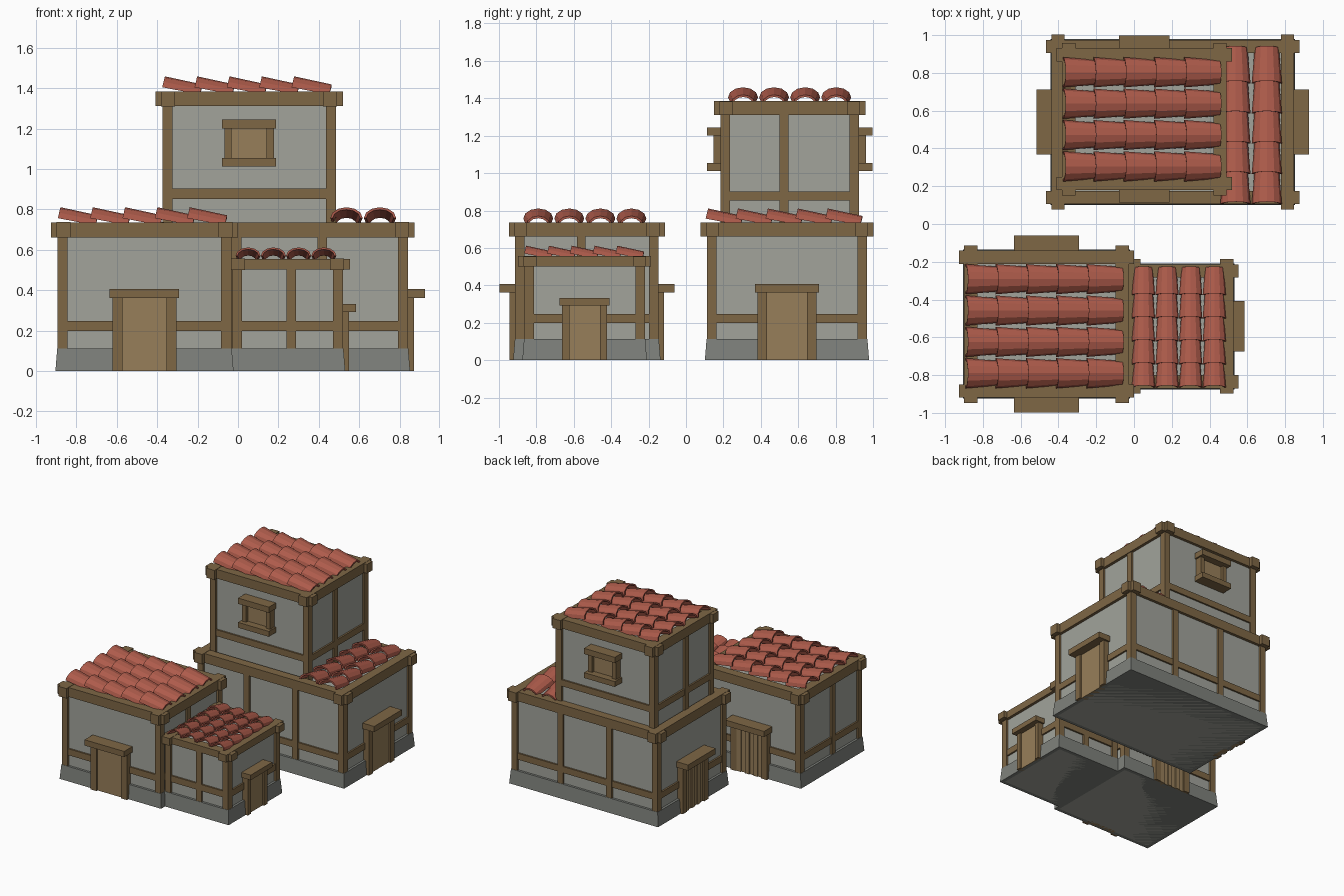
import bpy, bmesh
from math import sin, cos, pi

if "Cube" in bpy.data.objects:
    bpy.data.objects.remove(bpy.data.objects["Cube"])


def material(name, rgb):
    m = bpy.data.materials.new(name)
    m.diffuse_color = (*rgb, 1)
    m.use_nodes = True
    m.node_tree.nodes["Principled BSDF"].inputs["Base Color"].default_value = m.diffuse_color
    return m


WOOD = material("timber", (0.21, 0.135, 0.06))
DOOR = material("door_wood", (0.31, 0.21, 0.10))
WALL = material("plaster", (0.36, 0.37, 0.33))
STONE = material("stone", (0.21, 0.22, 0.20))
TILE = material("clay_tile", (0.42, 0.105, 0.07))


def finish(name, bm, mat):
    bmesh.ops.recalc_face_normals(bm, faces=bm.faces)
    me = bpy.data.meshes.new(name)
    bm.to_mesh(me)
    bm.free()
    me.materials.append(mat)
    ob = bpy.data.objects.new(name, me)
    bpy.context.collection.objects.link(ob)
    return ob


def box(name, x, y, z, mat, flare=0.0):
    """Box from (min, max) pairs; flare widens the bottom."""
    bm = bmesh.new()
    bmesh.ops.create_cube(bm, size=1)
    for v in bm.verts:
        f = flare if v.co.z < 0 else 0
        sx, sy = (1 if v.co.x > 0 else -1), (1 if v.co.y > 0 else -1)
        v.co = (x[v.co.x > 0] + sx * f, y[v.co.y > 0] + sy * f, z[v.co.z > 0])
    return finish(name, bm, mat)


class Block:
    """One timber framed storey: centre, half sizes to the post faces, z range."""

    def __init__(self, name, cx, cy, hx, hy, z0, z1, beam, stone=True, rail=0.20):
        self.n, self.cx, self.cy, self.hx, self.hy = name, cx, cy, hx, hy
        self.z0, self.z1, self.beam = z0, z1, beam
        self.foot = z0 + 0.11 if stone else z0
        i = 0.016
        box(name + "_wall", (cx - hx + i, cx + hx - i), (cy - hy + i, cy + hy - i),
            (z0, z1 - 0.03), WALL)
        if stone:
            box(name + "_stone_base", (cx - hx - .002, cx + hx + .002),
                (cy - hy - .002, cy + hy + .002), (z0, z0 + 0.112), STONE, 0.009)
        # corner posts and crossing top beams
        p, w, over = 0.05, 0.07, 0.034
        for sx in (-1, 1):
            for sy in (-1, 1):
                xs = sorted((cx + sx * hx, cx + sx * (hx - p)))
                ys = sorted((cy + sy * hy, cy + sy * (hy - p)))
                box(name + "_corner_post", xs, ys, (self.foot, z1 - 0.01), WOOD)
            xs = sorted((cx + sx * (hx + .006), cx + sx * (hx + .006 - w)))
            ys = sorted((cy + sx * (hy + .006), cy + sx * (hy + .006 - w)))
            box(name + "_cross_beam", xs, (cy - hy - over, cy + hy + over),
                (z1 - beam, z1), WOOD)
            box(name + "_long_beam", (cx - hx - over, cx + hx + over), ys,
                (z1 - beam + .002, z1 - .002), WOOD)
        # horizontal rails on all four sides
        for side in ("+x", "-x", "+y", "-y"):
            h = hy if "x" in side else hx
            self.part("_rail", side, (-h + .03, h - .03), (-.03, -.003),
                      (z0 + rail - .002, z0 + rail + .048), WOOD)

    def part(self, name, side, u, d, z, mat):
        """Box on a side wall: u along the wall, d outward from the post face."""
        s = 1 if side[0] == "+" else -1
        if side[1] == "x":
            x = sorted(self.cx + s * (self.hx + k) for k in d)
            y = [self.cy + k for k in u]
        else:
            y = sorted(self.cy + s * (self.hy + k) for k in d)
            x = [self.cx + k for k in u]
        box(self.n + name, x, y, z, mat)

    def post(self, side, u):
        self.part("_middle_post", side, (u - .024, u + .024), (-.03, 0),
                  (self.foot, self.z1 - self.beam + .01), WOOD)

    def door(self, side, k=1.0, planks=False):
        top = self.z0 + (0.362 if k == 1 else 0.292)
        w, j = 0.158 * k, 0.05 * k
        for a in (-w, w - j):
            self.part("_door_jamb", side, (a, a + j), (-.03, .03), (self.z0, top), WOOD)
        self.part("_door_lintel", side, (-w - .014, w + .014), (-.03, .085 if k == 1 else .064),
                  (top, top + .045 * (k + 1) / 2), WOOD)
        n = 6 if planks else 1
        pw = 2 * (w - j) / n
        for i in range(n):
            a = -w + j + i * pw
            self.part("_door_panel", side, (a, a + pw), (-.03, .016 + .008 * (i % 2)),
                      (self.z0, top), DOOR)

    def window(self, side):
        for z in ((1.20, 1.245), (1.012, 1.054)):
            self.part("_window_ledge", side, (-.134, .134), (-.03, .072), z, WOOD)
        for a in (-.122, .087):
            self.part("_window_jamb", side, (a, a + .035), (-.03, .038), (1.05, 1.205), WOOD)
        self.part("_window_shutter", side, (-.09, .09), (-.03, .015), (1.05, 1.205), DOOR)


def tile_roof(name, u0, v0, z, rows, along="x", k=1.0, pitch=0.16, row=0.166, count=5):
    """Overlapping tapered half-barrel tiles; u runs along a row, v across rows."""
    bm = bmesh.new()
    seg, t = 6, 0.012 * k
    # (offset along row, half width, arch height, base lift, lean)
    ends = ((0, .080, .054, .020, .013), (.187, .064, .050, -.016, .011))
    for r in range(rows):
        for c in range(count):
            rings = []
            for du, w, h, lift, lean in ends:
                for inset in (0, t):
                    ring = []
                    for i in range(seg + 1):
                        a = pi * i / seg
                        s = sin(a)
                        u = u0 + c * pitch + (du + lean * s) * k
                        v = v0 + r * row - cos(a) * (w * k - inset)
                        zz = z + lift * k + s * (h * k - inset)
                        ring.append(bm.verts.new((u, v, zz) if along == "x" else (v, u, zz)))
                    rings.append(ring)
            o1, i1, o2, i2 = rings
            for a, b in ((o1, o2), (o2, i2), (i2, i1), (i1, o1)):
                for i in range(seg):
                    bm.faces.new((a[i], a[i + 1], b[i + 1], b[i]))
            for e in (0, seg):
                bm.faces.new((o1[e], o2[e], i2[e], i1[e]))
    finish(name, bm, TILE)


# rear house: wide ground floor with a tower storey on top
rear = Block("rear_house", 0.205, 0.54, 0.636, 0.428, 0, 0.737, 0.077)
for s in ("+y", "-y"):
    rear.post(s, -0.212)
    rear.post(s, 0.212)
rear.door("+x")
rear.door("-x", planks=True)

tower = Block("tower", 0.055, 0.555, 0.43, 0.37, 0.70, 1.385, 0.075, stone=False, rail=0.155)
for s in ("+x", "-x"):
    tower.post(s, -0.03)
for s in ("+y", "-y"):
    tower.window(s)

# front house with doors front and back
front = Block("front_house", -0.463, -0.53, 0.43, 0.383, 0, 0.737, 0.077)
front.door("-y")
front.door("+y", planks=True)
for s in ("+x", "-x"):
    front.post(s, -0.03)

# low annex on the right of the front house
annex = Block("annex", 0.245, -0.542, 0.275, 0.322, 0, 0.557, 0.057)
for s in ("+y", "-y"):
    annex.post(s, 0.018)
annex.door("+x", k=0.76)

# roofs
tile_roof("tower_roof_tiles", -0.375, 0.305, 1.385, 4)
tile_roof("rear_roof_tiles", 0.105, 0.537, 0.737, 2, along="y")
tile_roof("front_roof_tiles", -0.892, -0.79, 0.737, 4)
tile_roof("annex_roof_tiles", -0.865, 0.05, 0.555, 4, along="y", k=0.77, pitch=0.122, row=0.125)
